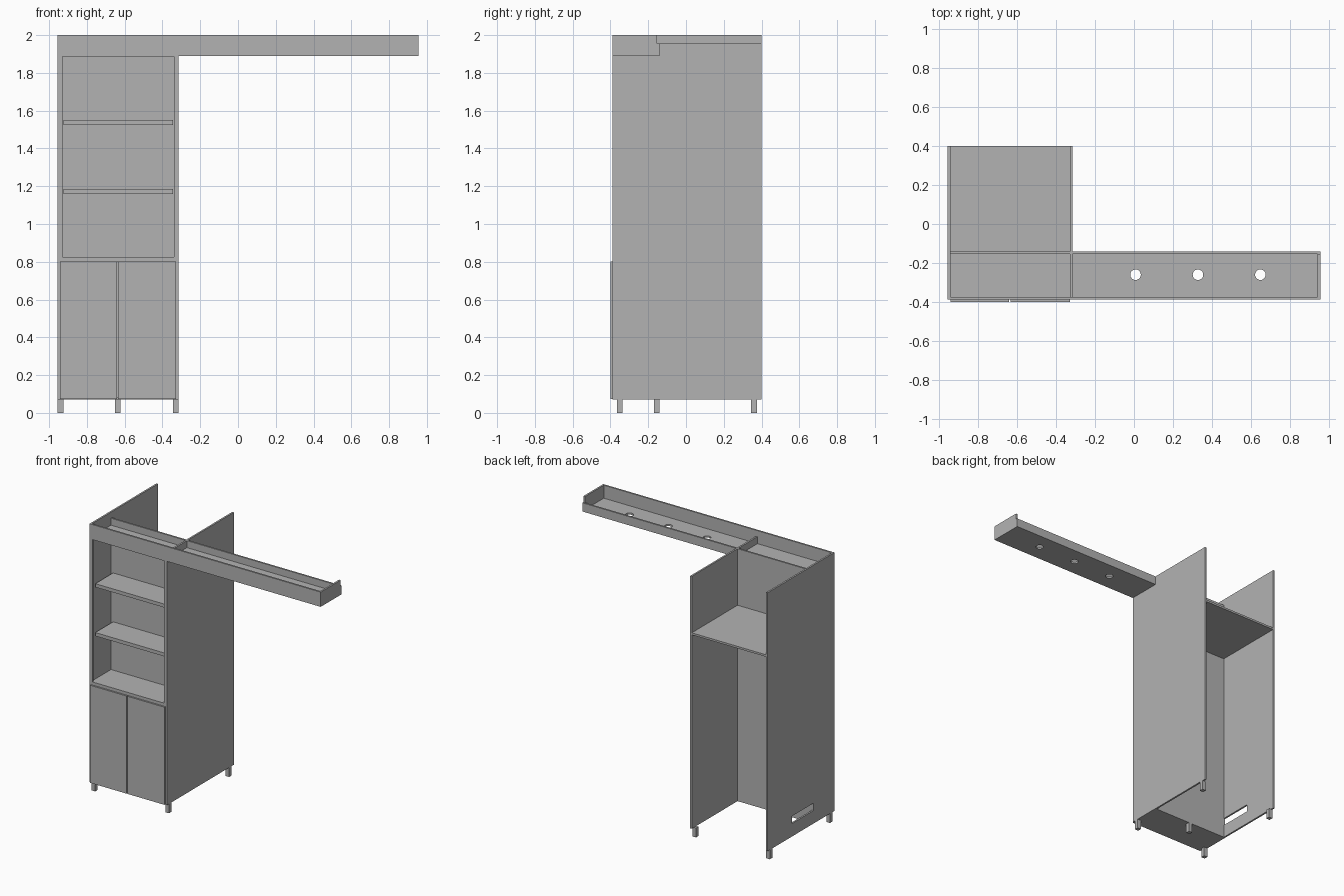
import bpy
import bmesh
from mathutils import Vector

if "Cube" in bpy.data.objects:
    bpy.data.objects.remove(bpy.data.objects["Cube"], do_unlink=True)

grey = bpy.data.materials.new("plain grey")
grey.use_nodes = True
grey.diffuse_color = (0.45, 0.45, 0.45, 1)
grey.node_tree.nodes["Principled BSDF"].inputs["Base Color"].default_value = grey.diffuse_color

# Overall layout
LEFT, RIGHT, END = -0.955, -0.315, 0.955   # outer faces of side panels, beam end
FRONT, MID, BACK = -0.388, -0.14, 0.40     # face board, divider, rear edge
BASE, SOFFIT, RAIL, TOP = 0.07, 1.89, 1.955, 2.0
T = 0.013                                  # board thickness
IN_L, IN_R, IN_F = LEFT + T, RIGHT - T, FRONT + T


def finish(name, bm):
    mesh = bpy.data.meshes.new(name)
    bmesh.ops.recalc_face_normals(bm, faces=bm.faces)
    bm.to_mesh(mesh)
    bm.free()
    mesh.materials.append(grey)
    obj = bpy.data.objects.new(name, mesh)
    bpy.context.collection.objects.link(obj)
    return obj


def box(name, x, y, z):
    bm = bmesh.new()
    bmesh.ops.create_cube(bm, size=1)
    for v in bm.verts:
        v.co = Vector([(a + b) / 2 + c * (b - a) for (a, b), c in zip((x, y, z), v.co)])
    return finish(name, bm)


def cylinder(name, x, y, z, radius):
    bm = bmesh.new()
    bmesh.ops.create_cone(bm, cap_ends=True, segments=32, radius1=radius, radius2=radius, depth=0.1)
    bmesh.ops.translate(bm, verts=bm.verts, vec=(x, y, z))
    return finish(name, bm)


def cut(obj, cutter):
    cutter.hide_render = True
    mod = obj.modifiers.new("cut", 'BOOLEAN')
    mod.operation = 'DIFFERENCE'
    mod.solver = 'EXACT'
    mod.object = cutter
    bpy.context.view_layer.objects.active = obj
    bpy.ops.object.modifier_apply(modifier=mod.name)
    bpy.data.objects.remove(cutter, do_unlink=True)


# Face board: cabinet frame and beam front in one L-shaped piece
bm = bmesh.new()
outline = [(LEFT, BASE), (RIGHT, BASE), (RIGHT, SOFFIT), (END, SOFFIT), (END, TOP), (LEFT, TOP)]
face = bm.faces.new([bm.verts.new((x, FRONT, z)) for x, z in outline])
new = bmesh.ops.extrude_face_region(bm, geom=[face])["geom"]
bmesh.ops.translate(bm, verts=[g for g in new if isinstance(g, bmesh.types.BMVert)], vec=(0, T, 0))
face_board = finish("face_board", bm)
for low, high in ((0.825, SOFFIT - 0.002), (BASE + T, 0.80)):
    cut(face_board, box("cutter", (-0.93, -0.34), (FRONT - 0.1, FRONT + 0.1), (low, high)))

# Side panels, the left one with a slot low down
left_panel = box("left_end_panel", (LEFT, IN_L), (IN_F, BACK), (BASE, TOP))
cut(left_panel, box("cutter", (LEFT - 0.1, LEFT + 0.1), (MID, 0.112), (0.167, 0.222)))
box("inner_side_panel", (IN_R, RIGHT), (IN_F, BACK), (BASE, RAIL))

# Divider, base and shelves
inside = (IN_L, IN_R)
depth = (IN_F, MID - T)
box("divider", inside, (MID - T, MID), (BASE, RAIL))
box("cabinet_base", inside, depth, (BASE, BASE + T))
box("cabinet_deck", inside, depth, (0.80, 0.825))
box("cabinet_ceiling", inside, depth, (SOFFIT, SOFFIT + T))
for i, z in enumerate((1.16, 1.525)):
    box(f"shelf_{i + 1}", (-0.925, -0.345), (FRONT + 0.025, MID - T), (z, z + 0.026))
box("rear_shelf", inside, (MID, BACK), (1.518, 1.533))

# Doors
box("left_hand_door", (-0.942, -0.640), (-0.40, FRONT), (BASE + 0.003, 0.802))
box("right_hand_door", (-0.634, -0.328), (-0.40, FRONT), (BASE + 0.003, 0.802))

# Overhead beam: floor with lamp holes, back rail and end cap
beam_floor = box("beam_floor", (RIGHT, END - T), depth, (SOFFIT, SOFFIT + T))
for x in (0.008, 0.328, 0.648):
    cut(beam_floor, cylinder("cutter", x, -0.26, SOFFIT, 0.027))
box("beam_back_rail", (RIGHT, END), (MID - T, MID), (SOFFIT, RAIL))
box("beam_end_cap", (END - T, END), depth, (SOFFIT, TOP))

# Feet
W = 0.03
for i, (x, y) in enumerate([(LEFT, -0.365), (RIGHT - W, -0.365), (LEFT, 0.345),
                            (RIGHT - W, 0.345), (-0.652, -0.17)]):
    box(f"foot_{i + 1}", (x, x + W), (y, y + W), (0, BASE))
